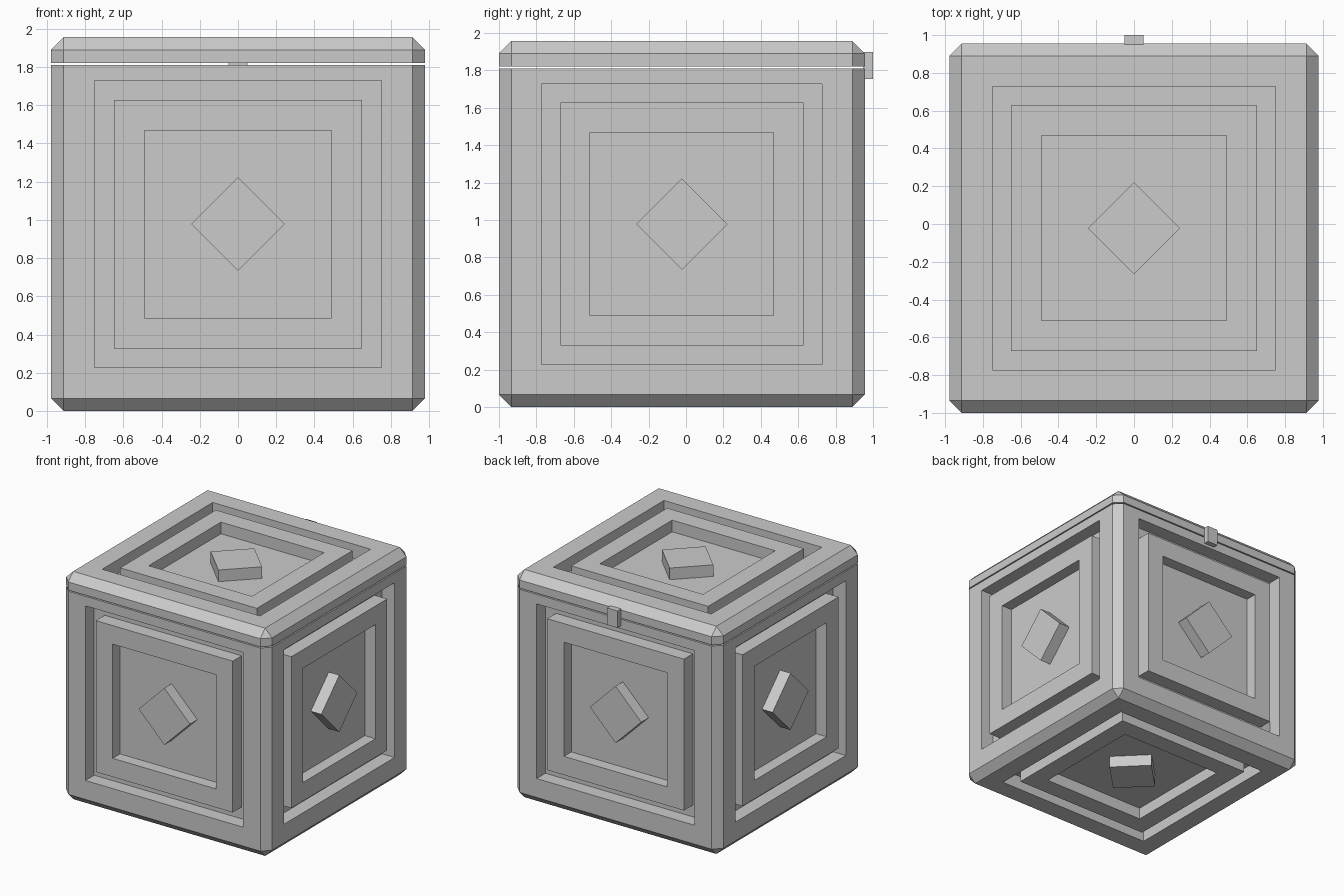
import bpy, bmesh
from mathutils import Vector, Matrix

if "Cube" in bpy.data.objects:
    bpy.data.objects.remove(bpy.data.objects["Cube"])

H = 0.978                          # half size of the cube
C = Vector((0, -0.022, H))         # cube centre
BEVEL = 0.066
GROOVE, RECESS = 0.12, 0.10        # depths of the outer groove and inner recess
SEAM_LOW, SEAM_HIGH = 1.81, 1.82   # gap between chest and lid


def add_object(name, bm):
    bmesh.ops.recalc_face_normals(bm, faces=bm.faces)
    mesh = bpy.data.meshes.new(name)
    bm.to_mesh(mesh)
    bm.free()
    ob = bpy.data.objects.new(name, mesh)
    bpy.context.collection.objects.link(ob)
    return ob


def panelled_cube():
    """Chamfered cube with a groove, raised square frame and recess on every side."""
    bm = bmesh.new()
    bmesh.ops.create_cube(bm, size=2 * H, matrix=Matrix.Translation(C))
    bmesh.ops.bevel(bm, geom=bm.edges[:], offset=BEVEL, segments=1,
                    affect='EDGES', profile=0.5)
    bm.normal_update()
    sides = [f for f in bm.faces if f.calc_area() > 1]
    steps = [(H - BEVEL - 0.75, 0), (0, -GROOVE), (0.10, 0), (0, GROOVE),
             (0.16, 0), (0, -RECESS)]
    for thickness, depth in steps:
        bmesh.ops.inset_individual(bm, faces=sides, thickness=thickness,
                                   depth=depth, use_even_offset=True)
        bm.normal_update()
    return bm


def cut_cube(name, z, keep_above):
    bm = panelled_cube()
    bmesh.ops.bisect_plane(bm, geom=bm.verts[:] + bm.edges[:] + bm.faces[:],
                           plane_co=(0, 0, z), plane_no=(0, 0, 1),
                           clear_inner=keep_above, clear_outer=not keep_above)
    bmesh.ops.holes_fill(bm, edges=[e for e in bm.edges if e.is_boundary], sides=0)
    return add_object(name, bm)


# Chest body and lid
cut_cube("chest_body", SEAM_LOW, False)
cut_cube("chest_lid", SEAM_HIGH, True)

# Diamond block in the middle of each side
directions = {"front": (0, -1, 0), "back": (0, 1, 0), "left": (-1, 0, 0),
              "right": (1, 0, 0), "top": (0, 0, 1), "bottom": (0, 0, -1)}
for side, d in directions.items():
    n = Vector(d)
    place = (Matrix.Translation(C + n * (H - RECESS / 2))
             @ n.to_track_quat('Z', 'Y').to_matrix().to_4x4())
    bm = bmesh.new()
    bmesh.ops.create_cone(bm, cap_ends=True, segments=4, radius1=0.244,
                          radius2=0.244, depth=RECESS, matrix=place)
    add_object("diamond_" + side, bm)

# Latch on the back, bridging the seam
bm = bmesh.new()
bmesh.ops.create_cube(bm, size=1, matrix=Matrix.Translation((0, 0.975, 1.825))
                      @ Matrix.Diagonal((0.10, 0.05, 0.145, 1)))
add_object("latch", bm)
